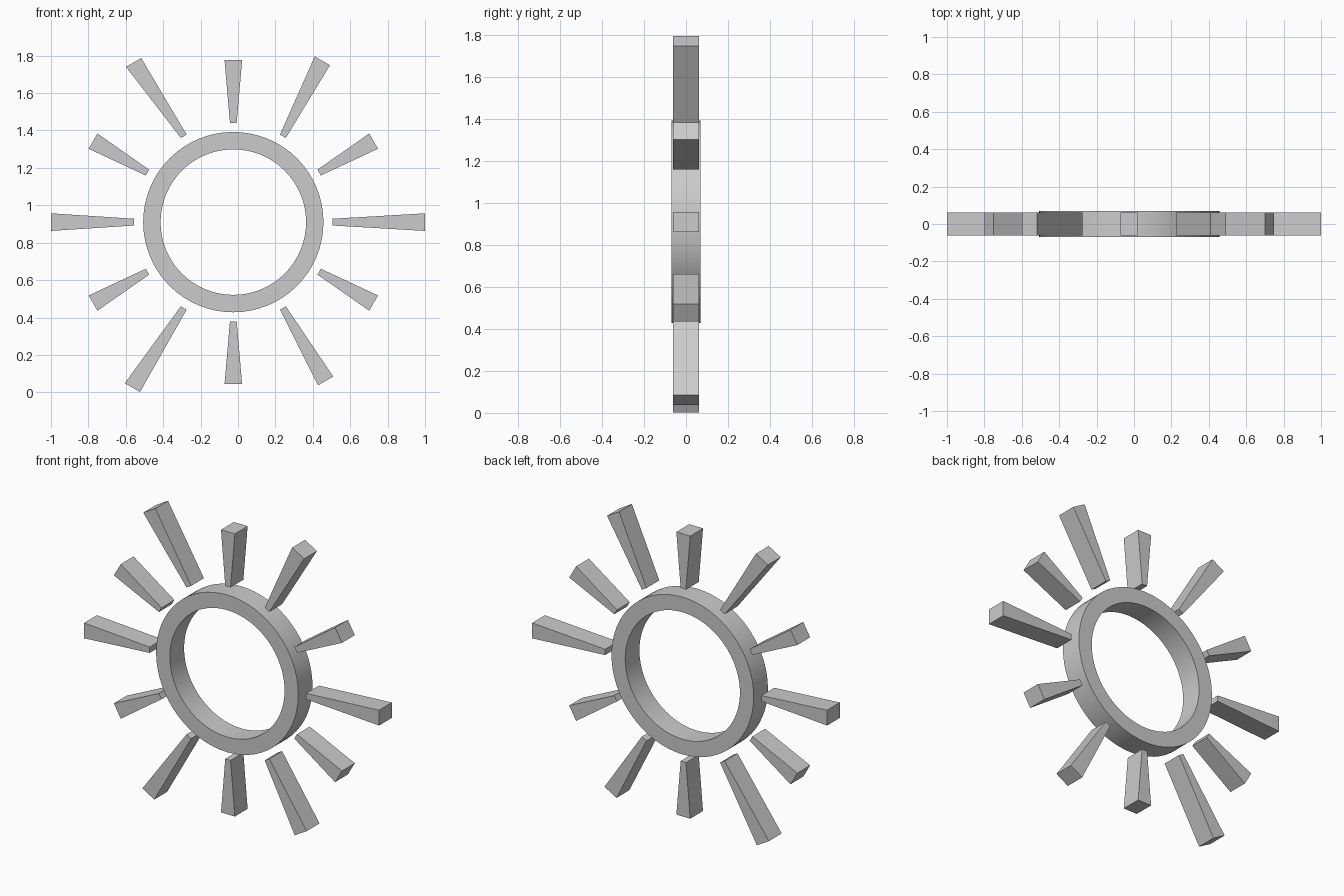
import bpy, bmesh
from math import radians, sin, cos, tau

if "Cube" in bpy.data.objects:
    bpy.data.objects.remove(bpy.data.objects["Cube"])

CX, CZ = -0.025, 0.91      # centre of the sunburst
R_IN, R_OUT = 0.389, 0.482
RING_D, RAY_D = 0.069, 0.062   # half depths
SEGMENTS = 64


def add_object(name, bm):
    bmesh.ops.recalc_face_normals(bm, faces=bm.faces)
    mesh = bpy.data.meshes.new(name)
    bm.to_mesh(mesh)
    bm.free()
    obj = bpy.data.objects.new(name, mesh)
    bpy.context.collection.objects.link(obj)
    return obj


# Central ring: rectangular section swept round the y axis
bm = bmesh.new()
section = [(R_IN, -RING_D), (R_OUT, -RING_D), (R_OUT, RING_D), (R_IN, RING_D)]
loops = []
for i in range(SEGMENTS):
    a = tau * i / SEGMENTS
    loops.append([bm.verts.new((CX + r * cos(a), y, CZ + r * sin(a))) for r, y in section])
for i in range(SEGMENTS):
    p, q = loops[i], loops[(i + 1) % SEGMENTS]
    for j in range(4):
        k = (j + 1) % 4
        bm.faces.new((p[j], p[k], q[k], q[j]))
ring = add_object("ring", bm)
bpy.context.view_layer.objects.active = ring
ring.select_set(True)
bpy.ops.object.shade_smooth_by_angle(angle=radians(30))


# Tapered rays: narrow end near the ring, wide end outside
def add_ray(angle, tip_radius, tip_shift):
    a = radians(angle)
    bm = bmesh.new()
    ends = []
    for r, t, w in ((0.53, 0, 0.018), (tip_radius, tip_shift, 0.047)):
        ends.append([bm.verts.new((CX + r * cos(a) - (t + s * w) * sin(a), y,
                                   CZ + r * sin(a) + (t + s * w) * cos(a)))
                     for s, y in ((-1, -RAY_D), (1, -RAY_D), (1, RAY_D), (-1, RAY_D))])
    inner, outer = ends
    bm.faces.new(inner)
    bm.faces.new(outer)
    for j in range(4):
        k = (j + 1) % 4
        bm.faces.new((inner[j], inner[k], outer[k], outer[j]))
    add_object(f"ray_{angle}", bm)


# Long rays: tip radius and sideways lean of the tip
LONG = {0: (1.025, 0), 60: (0.985, 0.019), 120: (1.006, 0.035),
        180: (0.975, 0), 240: (1.036, -0.025), 300: (0.982, 0.003)}
for angle in range(0, 360, 30):
    add_ray(angle, *LONG.get(angle, (0.866, 0)))
